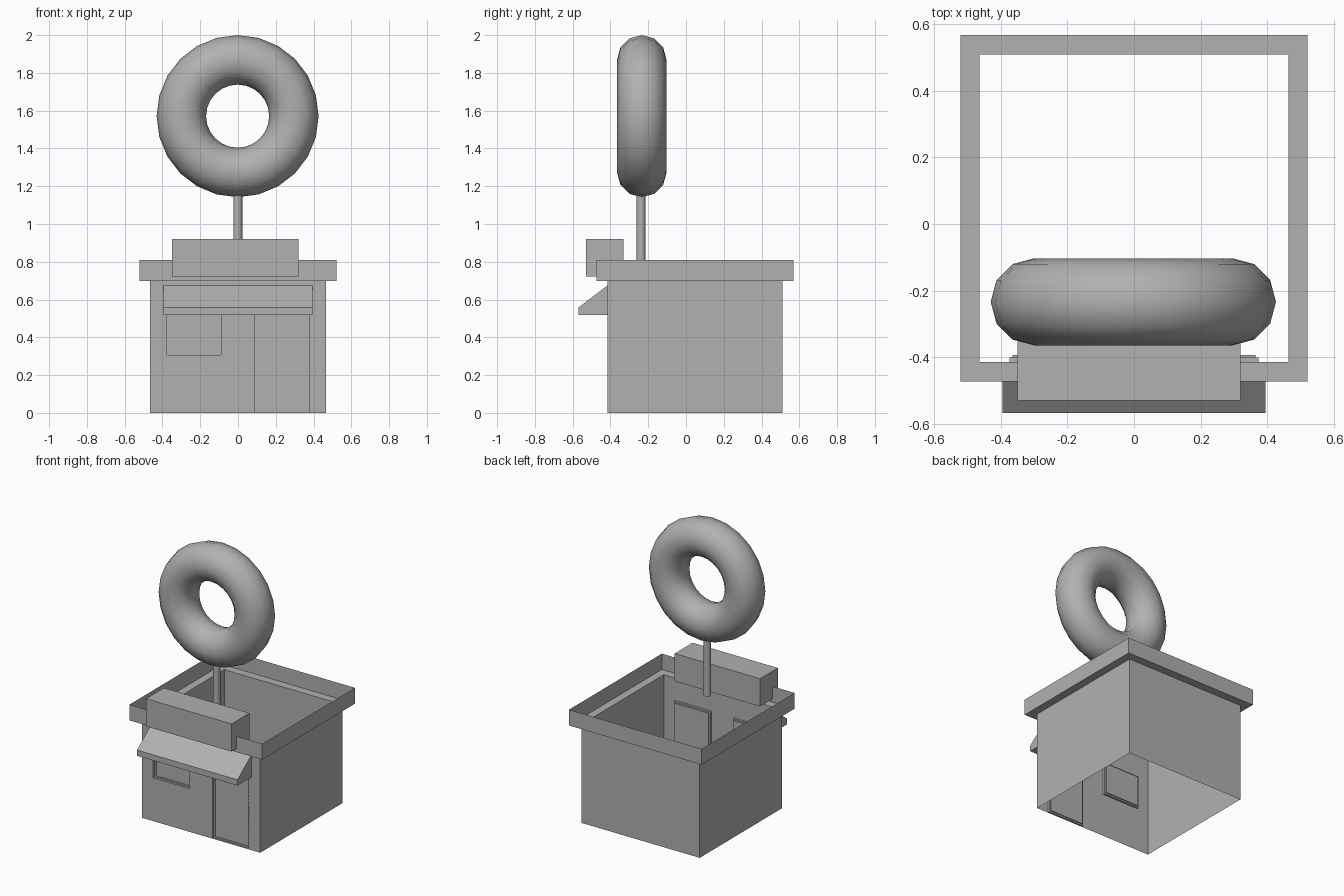
import bpy, bmesh, math
from mathutils import Vector

if "Cube" in bpy.data.objects:
    bpy.data.objects.remove(bpy.data.objects["Cube"])

CY = 0.0475          # middle of the shop body in y
FRONT = -0.415       # front wall plane

grey = bpy.data.materials.new("mid_grey")
grey.diffuse_color = (0.44, 0.44, 0.44, 1)
grey.use_nodes = True
grey.node_tree.nodes["Principled BSDF"].inputs["Base Color"].default_value = grey.diffuse_color


def finish(name, bm):
    bmesh.ops.remove_doubles(bm, verts=bm.verts, dist=1e-5)
    me = bpy.data.meshes.new(name)
    bm.to_mesh(me)
    bm.free()
    ob = bpy.data.objects.new(name, me)
    bpy.context.collection.objects.link(ob)
    return ob


def loft(bm, rings, cap=False, skip=()):
    """Join matching closed rings with quads; skip holds (ring, side) gaps."""
    loops = [[bm.verts.new(p) for p in r] for r in rings]
    for i, (a, b) in enumerate(zip(loops, loops[1:])):
        for j in range(len(a)):
            if (i, j) not in skip:
                k = (j + 1) % len(a)
                bm.faces.new((a[j], a[k], b[k], b[j]))
    if cap:
        bm.faces.new(loops[-1])


def plan_rect(hx, hy, z):
    return [(-hx, CY - hy, z), (hx, CY - hy, z), (hx, CY + hy, z), (-hx, CY + hy, z)]


def wall_rect(x0, x1, z0, z1, y, inset=0.0):
    return [(x0 + inset, y, z0 + inset), (x1 - inset, y, z0 + inset),
            (x1 - inset, y, z1 - inset), (x0 + inset, y, z1 - inset)]


def box(name, lo, hi):
    bm = bmesh.new()
    bmesh.ops.create_cube(bm, size=1)
    lo, hi = Vector(lo), Vector(hi)
    bmesh.ops.scale(bm, verts=bm.verts, vec=hi - lo)
    bmesh.ops.translate(bm, verts=bm.verts, vec=(lo + hi) / 2)
    return finish(name, bm)


# Side and back walls, flaring out into the open roof rim
bm = bmesh.new()
loft(bm, [plan_rect(0.465, 0.4625, 0), plan_rect(0.465, 0.4625, 0.698),
          plan_rect(0.521, 0.5205, 0.698), plan_rect(0.521, 0.5205, 0.81)],
     skip={(0, 0)})
finish("walls_and_rim", bm)

# Front wall with openings for window and door
xs = [-0.465, -0.375, -0.09, 0.09, 0.375, 0.465]
zs = [0, 0.307, 0.54, 0.698]
openings = {(1, 1), (3, 0), (3, 1)}
bm = bmesh.new()
for i in range(5):
    for j in range(3):
        if (i, j) not in openings:
            bm.faces.new([bm.verts.new(p) for p in
                          wall_rect(xs[i], xs[i + 1], zs[j], zs[j + 1], FRONT)])
finish("front_wall", bm)

# Stepped recesses
for name, rect in (("window", (-0.375, -0.09, 0.307, 0.54)),
                   ("door", (0.09, 0.375, 0.0, 0.54))):
    bm = bmesh.new()
    loft(bm, [wall_rect(*rect, FRONT), wall_rect(*rect, FRONT + 0.014),
              wall_rect(*rect, FRONT + 0.014, 0.01),
              wall_rect(*rect, FRONT + 0.021, 0.01)], cap=True)
    finish(name, bm)

# Awning: side profile swept across the front
profile = [(FRONT, 0.517), (-0.569, 0.517), (-0.569, 0.558), (FRONT, 0.675)]
bm = bmesh.new()
face = bm.faces.new([bm.verts.new((-0.395, y, z)) for y, z in profile])
res = bmesh.ops.extrude_face_region(bm, geom=[face], use_keep_orig=True)
bmesh.ops.translate(bm, vec=(0.79, 0, 0),
                    verts=[v for v in res["geom"] if isinstance(v, bmesh.types.BMVert)])
bmesh.ops.recalc_face_normals(bm, faces=bm.faces)
finish("awning", bm)

# Sign box on the rim
box("sign_box", (-0.35, -0.53, 0.723), (0.32, -0.33, 0.92))

# Pole
bpy.ops.mesh.primitive_cylinder_add(vertices=12, radius=0.024, depth=0.45,
                                    location=(-0.001, -0.238, 0.97))
bpy.context.object.name = "pole"
bpy.ops.object.shade_smooth_by_angle(angle=math.radians(40))

# Big ring on the pole
bpy.ops.mesh.primitive_torus_add(major_segments=24, minor_segments=12,
                                 major_radius=0.298, minor_radius=0.131,
                                 location=(-0.002, -0.234, 1.571),
                                 rotation=(math.pi / 2, 0, 0))
bpy.context.object.name = "ring"
bpy.ops.object.shade_smooth()

# Same grey on every part
for ob in bpy.data.objects:
    ob.data.materials.append(grey)
